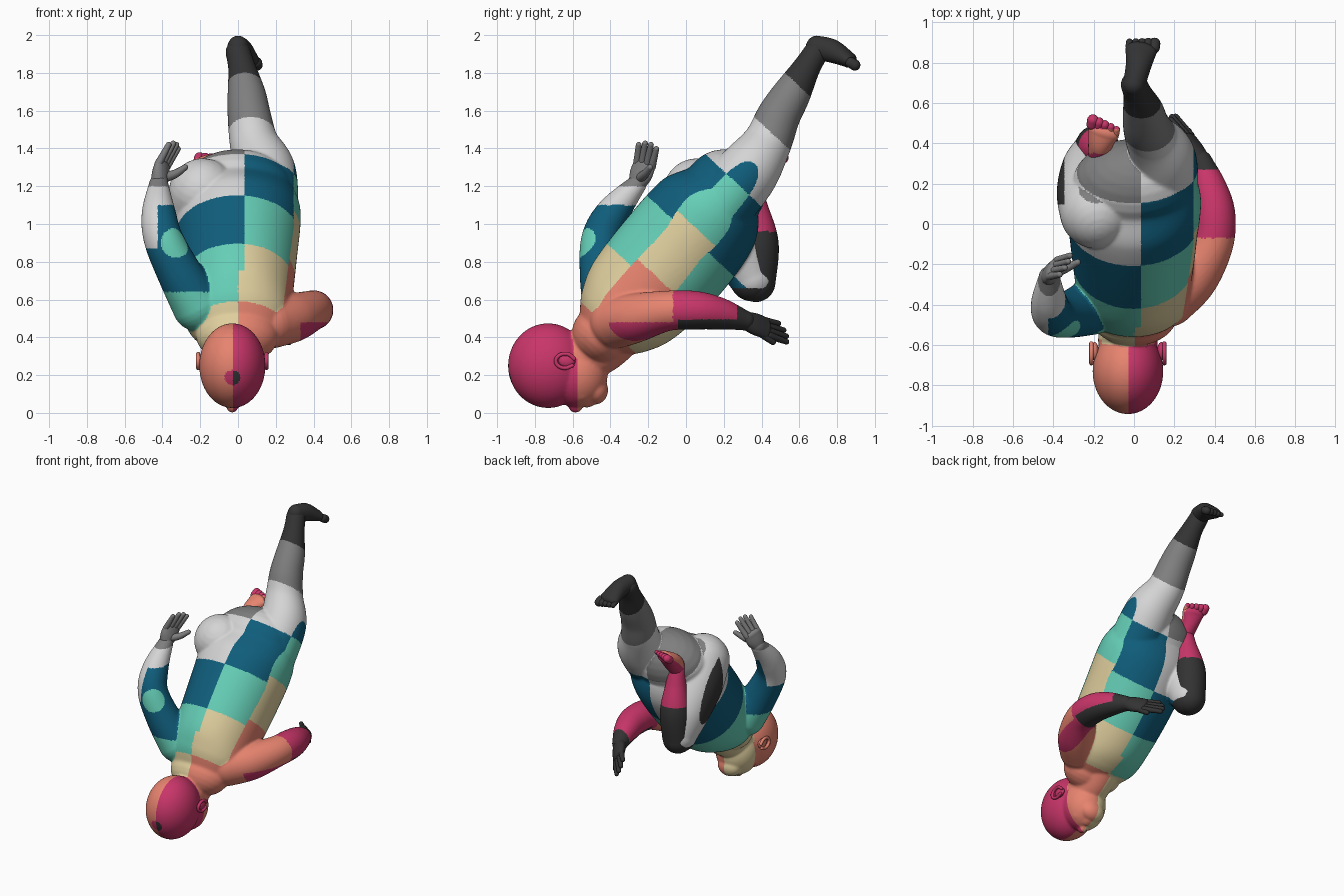
import bpy, bmesh, math
from mathutils import Vector
from mathutils.bvhtree import BVHTree

if "Cube" in bpy.data.objects:
    bpy.data.objects.remove(bpy.data.objects["Cube"])

# ---- palette: an eight-step cycle, shifted by body cell ----
PALETTE = [("magenta", (.58, .036, .14)), ("salmon", (.80, .23, .16)), ("cream", (.74, .62, .34)),
           ("turquoise", (.13, .62, .47)), ("deep_teal", (.005, .11, .20)), ("light_grey", (.66, .66, .66)),
           ("mid_grey", (.21, .21, .21)), ("charcoal", (.033, .033, .033))]
MATS = []
for n, c in PALETTE:
    m = bpy.data.materials.new(n)
    m.diffuse_color = (*c, 1)
    m.use_nodes = True
    m.node_tree.nodes["Principled BSDF"].inputs["Base Color"].default_value = m.diffuse_color
    MATS.append(m)
MAGENTA, SALMON, CREAM, TURQ, TEAL, LIGHT, GREY, DARK = range(8)


def finish(name, bm, rule):
    bmesh.ops.recalc_face_normals(bm, faces=bm.faces)
    for f in bm.faces:
        f.smooth = True
        f.material_index = rule(f.calc_center_median()) % 8 if callable(rule) else rule
    me = bpy.data.meshes.new(name)
    bm.to_mesh(me)
    bm.free()
    for m in MATS:
        me.materials.append(m)
    ob = bpy.data.objects.new(name, me)
    bpy.context.collection.objects.link(ob)
    return ob


def spline(st, steps):
    """Catmull-Rom through stations of any dimension."""
    out = []
    P = [st[0]] + st + [st[-1]]
    for i in range(1, len(P) - 2):
        for t in (k / steps for k in range(steps)):
            out.append([.5 * (2 * b + (c - a) * t + (2 * a - 5 * b + 4 * c - d) * t * t
                              + (3 * b - a - 3 * c + d) * t ** 3) for a, b, c, d in zip(*P[i - 1:i + 3])])
    return out + [list(st[-1])]


def add_tube(bm, stations, wide=(1, 0, 0), steps=12, sides=40):
    """Rounded tube; station = x, y, z, half width along 'wide', half depth."""
    pts = spline([tuple(s) if len(s) == 5 else (*s, s[3]) for s in stations], steps)
    n = len(pts)
    pos = [Vector(p[:3]) for p in pts]
    tan = [(pos[min(i + 1, n - 1)] - pos[max(i - 1, 0)]).normalized() for i in range(n)]
    cap = [math.pi / 2 * k / 7 for k in range(1, 7)] + [1.53]

    def capped(i, sgn):
        a, b = pts[i][3:]
        return [(pos[i] + tan[i] * sgn * min(a, b) * math.sin(q), tan[i], a * math.cos(q), b * math.cos(q))
                for q in cap]
    rings = []
    rows = capped(0, -1)[::-1] + [(pos[i], tan[i], *pts[i][3:]) for i in range(n)] + capped(n - 1, 1)
    for c, t, a, b in rows:
        u = Vector(wide)
        u = (u - t * u.dot(t)).normalized()
        v = t.cross(u)
        rings.append([bm.verts.new(c + u * a * math.cos(q) + v * b * math.sin(q))
                      for q in (j * math.tau / sides for j in range(sides))])
    for r, s in zip(rings, rings[1:]):
        for j in range(sides):
            k = (j + 1) % sides
            bm.faces.new((r[j], r[k], s[k], s[j]))
    bm.faces.new(rings[0][::-1])
    bm.faces.new(rings[-1])


def tube(stations, **kw):
    bm = bmesh.new()
    add_tube(bm, stations, **kw)
    return bm


def add_ball(bm, c, r, seg=24):
    for v in bmesh.ops.create_uvsphere(bm, u_segments=seg, v_segments=seg * 2 // 3, radius=1)["verts"]:
        v.co = Vector(a + b * k for a, b, k in zip(c, v.co, r))


# ---- colour rules ----
def along(p):
    return .68 * p.y + .73 * p.z         # distance along the leaning body


def body_rule(p):
    s = along(p)
    flank = p.x > .295 - .1 * max(0, .65 - s)
    if flank and s < .9:
        s -= .05
    i = 1 + sum(s > e for e in (.05, .37, .70, 1.07))
    return i + (p.x < (.035 if s > .2 else 0)) - flank


def left_leg_rule(p):
    s = along(p)
    if s < 1.25 and p.x > .26 or s < 1.07:
        return body_rule(p)
    return LIGHT + (s > 1.39) + (s > 1.67)


def right_thigh_rule(p):
    if p.z < .66 or (p.x < -.345 and p.y > .1):
        return DARK
    return min(body_rule(p), LIGHT) if along(p) < 1.05 else GREY


def head_rule(p):
    spot = (p - Vector((-.03, -.935, .185))).length < .042
    return (p.y > -.575) + (p.x < -.03) - spot


def right_arm_rule(p):
    if p.z > 1.2:
        return GREY
    if (p - Vector((-.33, -.54, .9))).length < .08:
        return TURQ
    if p.z > 1.1 or (p.x < -.425 and p.z > .87):
        return LIGHT
    return TURQ if p.z < .64 else TEAL


def left_arm_rule(p):
    if p.y < -.07:
        return MAGENTA if p.x > .33 and p.z < .48 else SALMON
    return DARK if p.y > .27 or (p.z < .495 and p.y > -.04) else MAGENTA


# ---- body parts that flow into one skin ----
whole, trees = bmesh.new(), []


def part(bm, rule):
    bmesh.ops.recalc_face_normals(bm, faces=bm.faces)
    trees.append((BVHTree.FromBMesh(bm), rule))
    me = bpy.data.meshes.new("part")
    bm.to_mesh(me)
    whole.from_mesh(me)
    bpy.data.meshes.remove(me)
    bm.free()


# head: skull, face, chin, nose, lips, cheeks
head = bmesh.new()
add_ball(head, (-.03, -.73, .25), (.175, .212, .224), 64)
add_ball(head, (-.03, -.575, .205), (.148, .16, .178), 64)
add_ball(head, (-.03, -.48, .12), (.09, .068, .075))
add_ball(head, (-.03, -.585, .034), (.03, .037, .034))
for k in (0, 1):
    add_ball(head, (-.03, -.525 + .022 * k, .05 + .006 * k), (.045, .016, .024))
    add_ball(head, (-.09 + .12 * k, -.56, .115), (.058, .065, .06))
part(head, head_rule)
part(tube([(-.03, -.6, .27, .13), (-.02, -.45, .36, .135, .15), (-.01, -.32, .5, .19, .16)]),
     lambda p: SALMON + (p.x < -.02))
# torso stations: along, depth, half width, half depth
torso = [(.0, -.61, .22, .16), (.1, -.61, .275, .235), (.26, -.61, .29, .295),
         (.56, -.615, .315, .318), (.85, -.635, .335, .30), (1.0, -.655, .30, .22)]
part(tube([(-.003, .68 * s + .73 * n, .73 * s - .68 * n, a, b) for s, n, a, b in torso], steps=22, sides=96),
     body_rule)
# arms
part(tube([(.17, -.37, .48, .14), (.29, -.26, .505, .13), (.385, -.1, .54, .107), (.40, .05, .543, .102),
           (.375, .18, .525, .085), (.335, .31, .49, .054)], wide=(0, 0, 1), steps=18), left_arm_rule)
part(tube([(-.21, -.41, .57, .14), (-.31, -.445, .74, .118), (-.395, -.45, .92, .104), (-.42, -.385, 1.06, .09),
           (-.42, -.26, 1.21, .052)], steps=18), right_arm_rule)
# straight leg and folded thigh
part(tube([(.14, .18, 1.1, .18), (.14, .33, 1.28, .165), (.085, .43, 1.43, .13), (.06, .49, 1.57, .115),
           (.045, .56, 1.69, .101), (.02, .64, 1.83, .073), (.0, .69, 1.91, .066)], steps=16), left_leg_rule)
part(tube([(-.185, .06, 1.165, .183), (-.2, .16, 1.03, .183), (-.2, .27, .87, .16), (-.19, .35, .71, .12)],
          steps=18), right_thigh_rule)

rough = finish("rough_body", whole, 0)
rm = rough.modifiers.new("join", 'REMESH')
rm.mode, rm.voxel_size = 'VOXEL', .0078
sm = rough.modifiers.new("soften", 'SMOOTH')
sm.factor, sm.iterations = .5, 9
skin = bmesh.new()
skin.from_mesh(rough.evaluated_get(bpy.context.evaluated_depsgraph_get()).to_mesh())
bpy.data.objects.remove(rough)
finish("body", skin, lambda p: min(trees, key=lambda t: t[0].find_nearest(p)[3])[1](p))

# ---- ears ----
for side, sx, col in (("left", 1, MAGENTA), ("right", -1, SALMON)):
    bm = bmesh.new()
    x = -.03 + sx * .165
    add_ball(bm, (x, -.63, .275), (.02, .045, .035))
    add_tube(bm, [(x + sx * .016, -.64 + .05 * math.cos(q), .275 + .038 * math.sin(q), .011)
                  for q in (.3 + .88 * k for k in range(7))], steps=4, sides=10)
    finish(side + "_ear", bm, col)


# ---- hands ----
def hand(name, wrist, palm, tip, spread, thumb, col):
    w, p, t, th = map(Vector, (wrist, palm, tip, thumb))
    u = Vector(spread).normalized()
    bm = tube([(*w, .047, .043), (*w.lerp(p, .5), .064, .04), (*p, .064, .03)], wide=u, steps=6, sides=24)
    for k in (-1.5, -.5, .5, 1.5):
        base, end = p + u * k * .03, t + u * k * .036 - (t - p) * .12 * abs(k)
        add_tube(bm, [(*base, .021), (*end, .015)], wide=u, steps=4, sides=12)
    add_tube(bm, [(*w.lerp(p, .3), .03), (*w.lerp(th, .6), .023), (*th, .016)], wide=u, steps=4, sides=12)
    finish(name, bm, col)


hand("left_hand", (.335, .31, .49), (.27, .42, .45), (.18, .53, .42), (.2, .4, -.9), (.27, .46, .375), DARK)
hand("right_hand", (-.42, -.26, 1.21), (-.4, -.22, 1.31), (-.33, -.2, 1.43), (.45, .85, -.2), (-.28, -.19, 1.3), GREY)

# ---- folded shin and feet ----
finish("right_shin", tube([(-.19, .37, .69, .103), (-.18, .385, .9, .105), (-.17, .36, 1.1, .07),
                           (-.17, .34, 1.2, .058)], steps=20), lambda p: MAGENTA if p.z > .96 else DARK)


def foot(name, heel, mid, ball, wide, toe_dir, rule, big):
    u, d, b = Vector(wide).normalized(), Vector(toe_dir).normalized(), Vector(ball)
    bm = tube([(*heel, .056, .062), (*mid, .062, .062), (*ball, .078, .042)], wide=u, steps=8, sides=32)
    for k in range(5):
        r = .029 - .003 * k
        a = b + u * (k - 2) * .031 * big + d * (.03 - .005 * k)
        add_tube(bm, [(*a, r), (*(a + d * .025), r)], wide=u, steps=3, sides=14)
    finish(name, bm, rule)


foot("left_foot", (.0, .69, 1.935), (.02, .775, 1.915), (.035, .86, 1.87), (1, -.2, 0), (.1, .8, -.5), DARK, -1)
foot("right_foot", (-.17, .33, 1.2), (-.165, .4, 1.275), (-.15, .455, 1.325), (1, -.25, .1), (.1, .7, .5),
     lambda p: SALMON if p.z - .85 * (p.y - .41) > 1.28 and .35 < p.y < .47 else MAGENTA, 1)
